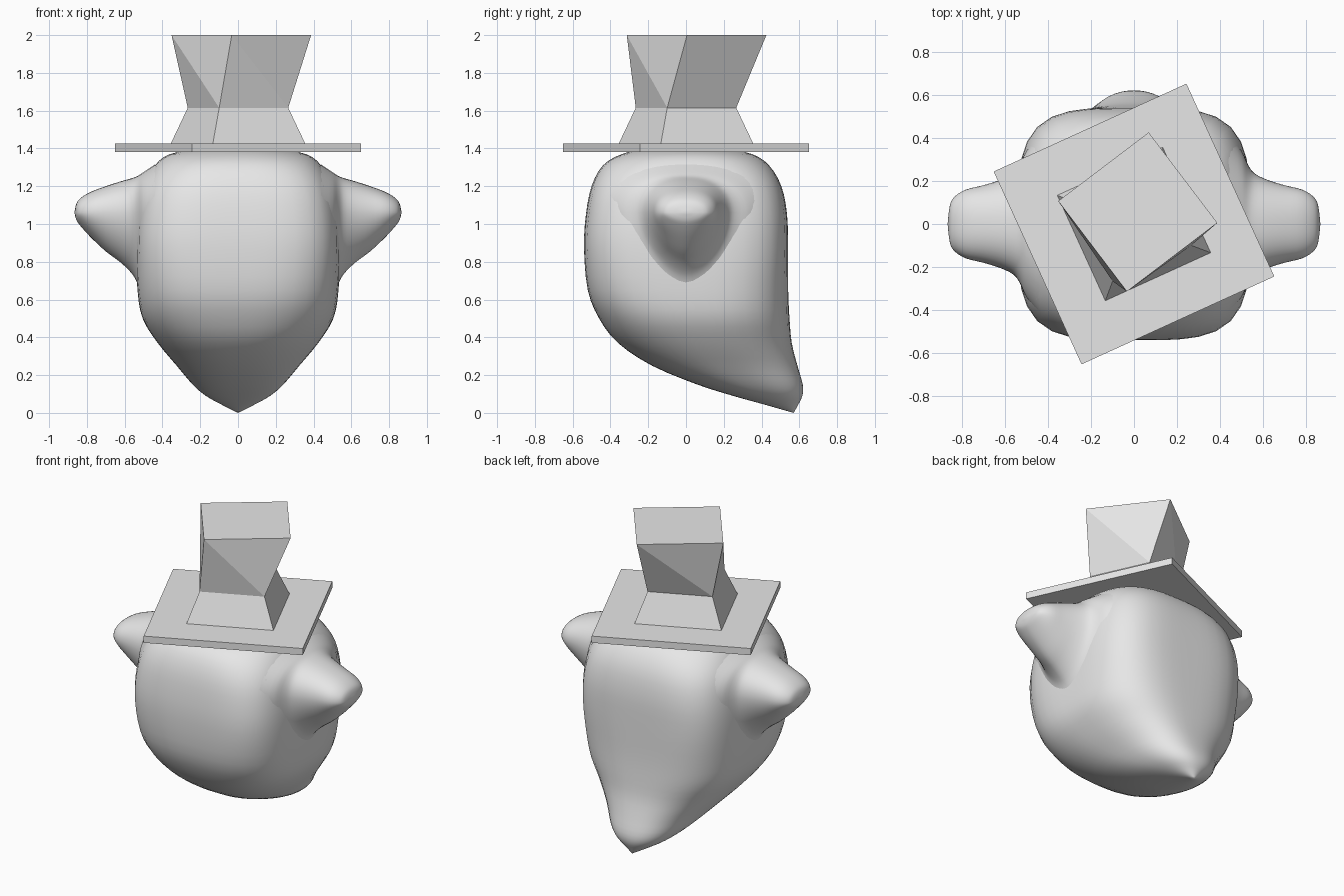
import bpy
import bmesh
from math import cos, sin, pi, radians
from mathutils import Vector

cube = bpy.data.objects.get("Cube")
if cube:
    bpy.data.objects.remove(cube, do_unlink=True)

COL = (0.8, 0.8, 0.8, 1.0)
grey = bpy.data.materials.new("plain grey")
grey.use_nodes = True
grey.diffuse_color = COL
grey.node_tree.nodes["Principled BSDF"].inputs["Base Color"].default_value = COL


def finish(bm, name, smooth=False):
    bmesh.ops.remove_doubles(bm, verts=bm.verts[:], dist=0.0005)
    bmesh.ops.recalc_face_normals(bm, faces=bm.faces[:])
    mesh = bpy.data.meshes.new(name)
    bm.to_mesh(mesh)
    bm.free()
    mesh.materials.append(grey)
    for p in mesh.polygons:
        p.use_smooth = smooth
    ob = bpy.data.objects.new(name, mesh)
    bpy.context.collection.objects.link(ob)
    return ob


def refine(rows, steps=3):
    """Smoothly interpolate the rows of a section table."""
    out = []
    for i in range(len(rows) - 1):
        a, b, c, d = (Vector(rows[min(max(i + k, 0), len(rows) - 1)]) for k in (-1, 0, 1, 2))
        for s in range(steps):
            t = s / steps
            out.append(b + 0.5 * t * (c - a + t * (2 * a - 5 * b + 4 * c - d
                                                   + t * (3 * (b - c) + d - a))))
    return out + [Vector(rows[-1])]


def loft(rings, name):
    bm = bmesh.new()
    loops = [[bm.verts.new(p) for p in ring] for ring in rings]
    n = len(loops[0])
    for lo, hi in zip(loops, loops[1:]):
        for i in range(n):
            j = (i + 1) % n
            bm.faces.new((lo[i], lo[j], hi[j], hi[i]))
    return finish(bm, name, True)


def unit_section(n_up, n_down, count=48):
    """Points of a rounded square, with its own roundness above and below."""
    pts = []
    for i in range(count):
        c, s = cos(2 * pi * i / count), sin(2 * pi * i / count)
        n = n_up if s >= 0 else n_down
        r = (abs(c) ** n + abs(s) ** n) ** (-1 / n)
        pts.append((c * r, s * r))
    return pts


# Head: height, half width, front, back, squareness
head_rows = [
    (0, 0, .57, .57, 2), (.04, .08, .43, .592, 2), (.09, .17, .25, .616, 2.2),
    (.15, .24, .06, .618, 2.3), (.25, .325, -.18, .59, 2.4),
    (.37, .425, -.36, .56, 2.6), (.5, .505, -.46, .548, 2.9),
    (.65, .532, -.52, .541, 3.3), (.87, .54, -.54, .54, 3.8),
    (1.05, .53, -.53, .535, 3.8), (1.2, .5, -.5, .505, 3.5),
    (1.31, .44, -.44, .44, 3), (1.37, .36, -.34, .35, 2.6),
    (1.4, .2, -.2, .2, 2.2), (1.405, 0, 0, 0, 2),
]
head_rings = []
for z, w, front, back, n in refine(head_rows):
    mid, depth = (front + back) / 2, (back - front) / 2
    head_rings.append([(u * w, mid + v * depth, z) for u, v in unit_section(n, n)])
loft(head_rings, "head")

# Ears: distance from the middle, top, bottom, half depth
ear_rows = [
    (.44, 1.315, .5, .42), (.5, 1.275, .6, .34), (.53, 1.255, .68, .275),
    (.56, 1.243, .735, .235), (.62, 1.226, .795, .205), (.7, 1.2, .855, .18),
    (.78, 1.17, .93, .16), (.83, 1.14, .985, .13), (.855, 1.11, 1.02, .09),
    (.866, 1.06, 1.06, 0),
]
EAR_Z = 1.06
for side, name in ((1, "left_ear"), (-1, "right_ear")):
    rings = []
    for x, top, bottom, depth in refine(ear_rows):
        rings.append([(side * x, u * depth,
                       EAR_Z + v * (top - EAR_Z if v > 0 else EAR_Z - bottom))
                      for u, v in unit_section(2.3, 1.7)])
    loft(rings, name)


def square(bm, radius, angle, z, cx=0, cy=0):
    return [bm.verts.new((cx + radius * cos(radians(angle) + k * pi / 2),
                          cy + radius * sin(radians(angle) + k * pi / 2), z))
            for k in range(4)]


TURN = 69.5

# Hat brim: thin turned square plate
bm = bmesh.new()
low, high = square(bm, .696, TURN, 1.38), square(bm, .696, TURN, 1.425)
bm.faces.new(low)
bm.faces.new(high)
for k in range(4):
    j = (k + 1) % 4
    bm.faces.new((low[k], low[j], high[j], high[k]))
finish(bm, "hat_brim")

# Hat crown: pinched at the neck, with a twisted flaring top
bm = bmesh.new()
base = square(bm, .381, TURN, 1.424)
neck = square(bm, .284, TURN, 1.615)
top = square(bm, .373, 82.2, 2.0, .0175, .056)
bm.faces.new(base)
bm.faces.new(top)
for k in range(4):
    j = (k + 1) % 4
    bm.faces.new((base[k], base[j], neck[j], neck[k]))
    bm.faces.new((neck[k], neck[j], top[k]))
    bm.faces.new((neck[j], top[j], top[k]))
finish(bm, "hat_crown")
